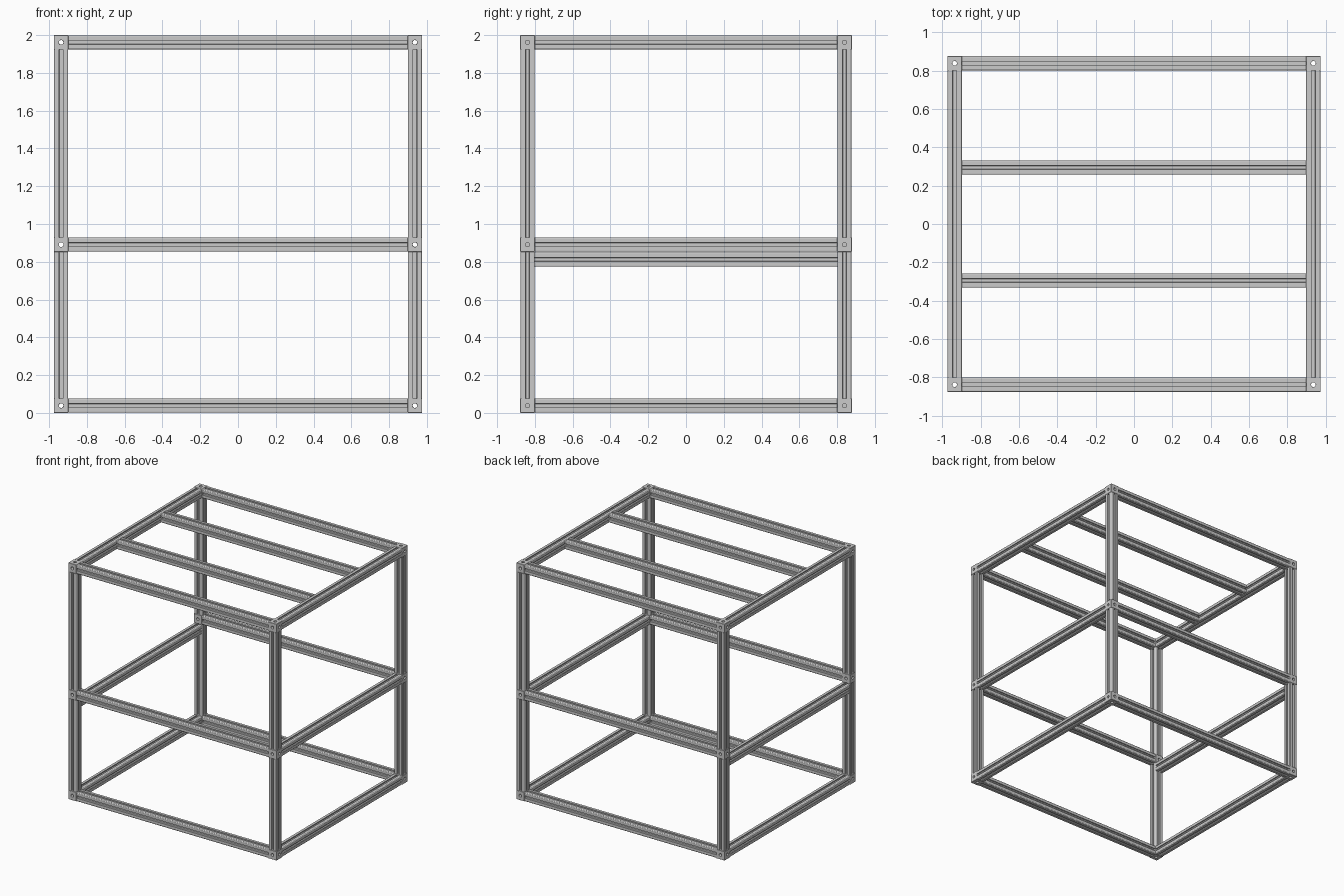
import bpy, bmesh
from math import cos, sin, pi
from mathutils import Matrix, Vector

if "Cube" in bpy.data.objects:
    bpy.data.objects.remove(bpy.data.objects["Cube"])

H = 0.0375                        # half width of extrusion
C = 0.0385                        # half size of corner block
CX, CY = 0.9365, 0.839            # post centre lines
ZB, ZM, ZT = C, 0.891, 2 - C      # bottom, middle, top levels
Z_LOW = 0.812                     # lowered left rail


def link(name, mesh):
    ob = bpy.data.objects.new(name, mesh)
    bpy.context.collection.objects.link(ob)
    return ob


# T-slot cross-section: one eighth, mirrored over the diagonal, turned four times
def slot_profile():
    half = [(0.017, 0.009), (0.026, 0.019), (0.0295, 0.019),
            (0.0295, 0.010), (H, 0.010)]
    r = 0.007
    half += [(H - r + r * cos(a), H - r + r * sin(a)) for a in (0, pi / 8)]
    quarter = half + [(y, x) for x, y in reversed(half)]
    pts = []
    for k in range(4):
        c, s = round(cos(k * pi / 2)), round(sin(k * pi / 2))
        pts += [(c * x - s * y, s * x + c * y) for x, y in quarter]
    return pts


BORE = [(0.012 * cos(i * pi / 8), 0.012 * sin(i * pi / 8)) for i in range(16)]
TURN = {'X': Matrix.Rotation(pi / 2, 4, 'Y'),
        'Y': Matrix.Rotation(-pi / 2, 4, 'X'),
        'Z': Matrix.Identity(4)}


# Bored extrusion of given length along an axis
def beam(name, axis, length, centre):
    cu = bpy.data.curves.new(name, 'CURVE')
    cu.dimensions = '2D'
    cu.fill_mode = 'BOTH'
    cu.extrude = length / 2
    for pts in (slot_profile(), BORE):
        sp = cu.splines.new('POLY')
        sp.points.add(len(pts) - 1)
        for p, (x, y) in zip(sp.points, pts):
            p.co = (x, y, 0, 1)
        sp.use_cyclic_u = True
    tmp = link(name + "_profile", cu)
    dg = bpy.context.evaluated_depsgraph_get()
    mesh = bpy.data.meshes.new_from_object(tmp.evaluated_get(dg))
    bpy.data.objects.remove(tmp)
    bm = bmesh.new()
    bm.from_mesh(mesh)
    bmesh.ops.remove_doubles(bm, verts=bm.verts, dist=1e-5)
    bmesh.ops.recalc_face_normals(bm, faces=bm.faces)
    for f in bm.faces:
        f.smooth = False
    bm.transform(TURN[axis])
    bm.to_mesh(mesh)
    bm.free()
    link(name, mesh).location = centre


def cylinder_cutter(name, axis, radius, depth, centre=(0, 0, 0)):
    mesh = bpy.data.meshes.new(name)
    bm = bmesh.new()
    bmesh.ops.create_cone(bm, cap_ends=True, segments=16, radius1=radius,
                          radius2=radius, depth=depth,
                          matrix=Matrix.Translation(Vector(centre)) @ TURN[axis])
    bm.to_mesh(mesh)
    bm.free()
    ob = link(name, mesh)
    ob.hide_render = True
    return ob


# Corner block: bevelled cube, through holes in y and z, blind holes in x
def block_mesh():
    mesh = bpy.data.meshes.new("corner_block")
    bm = bmesh.new()
    bmesh.ops.create_cube(bm, size=2 * C)
    bmesh.ops.bevel(bm, geom=bm.edges[:], offset=0.002, segments=1, affect='EDGES')
    bm.to_mesh(mesh)
    bm.free()
    ob = link("block_source", mesh)
    cutters = [cylinder_cutter("hole_y", 'Y', 0.0125, 0.1),
               cylinder_cutter("hole_z", 'Z', 0.0125, 0.1),
               cylinder_cutter("hole_right", 'X', 0.0115, 0.04, (0.038, 0, 0)),
               cylinder_cutter("hole_left", 'X', 0.0115, 0.04, (-0.038, 0, 0))]
    for c in cutters:
        m = ob.modifiers.new(c.name, 'BOOLEAN')
        m.object, m.operation, m.solver = c, 'DIFFERENCE', 'EXACT'
    dg = bpy.context.evaluated_depsgraph_get()
    result = bpy.data.meshes.new_from_object(ob.evaluated_get(dg))
    for o in [ob] + cutters:
        bpy.data.objects.remove(o)
    return result


block = block_mesh()
sides_x = (("left", -1), ("right", 1))
sides_y = (("front", -1), ("back", 1))
levels = (("bottom", ZB), ("middle", ZM), ("top", ZT))

# Corner blocks and posts
for nx, sx in sides_x:
    for ny, sy in sides_y:
        x, y = sx * CX, sy * CY
        for nz, z in levels:
            link(f"{nz}_{ny}_{nx}_block", block).location = (x, y, z)
        for nz, a, b in (("lower", ZB, ZM), ("upper", ZM, ZT)):
            beam(f"{nz}_{ny}_{nx}_post", 'Z', b - a - 2 * C, (x, y, (a + b) / 2))

# Horizontal rails; the left middle rail sits below its blocks
for nz, z in levels:
    for ny, sy in sides_y:
        beam(f"{nz}_{ny}_rail", 'X', 2 * (CX - C), (0, sy * CY, z))
    for nx, sx in sides_x:
        low = nz == "middle" and sx < 0
        gap = H if low else C
        beam(f"{nz}_{nx}_rail", 'Y', 2 * (CY - gap), (sx * CX, 0, Z_LOW if low else z))

# Roof crossbars
for ny, sy in sides_y:
    beam(f"{ny}_roof_crossbar", 'X', 2 * (CX - H), (0, sy * 0.295, ZT))
